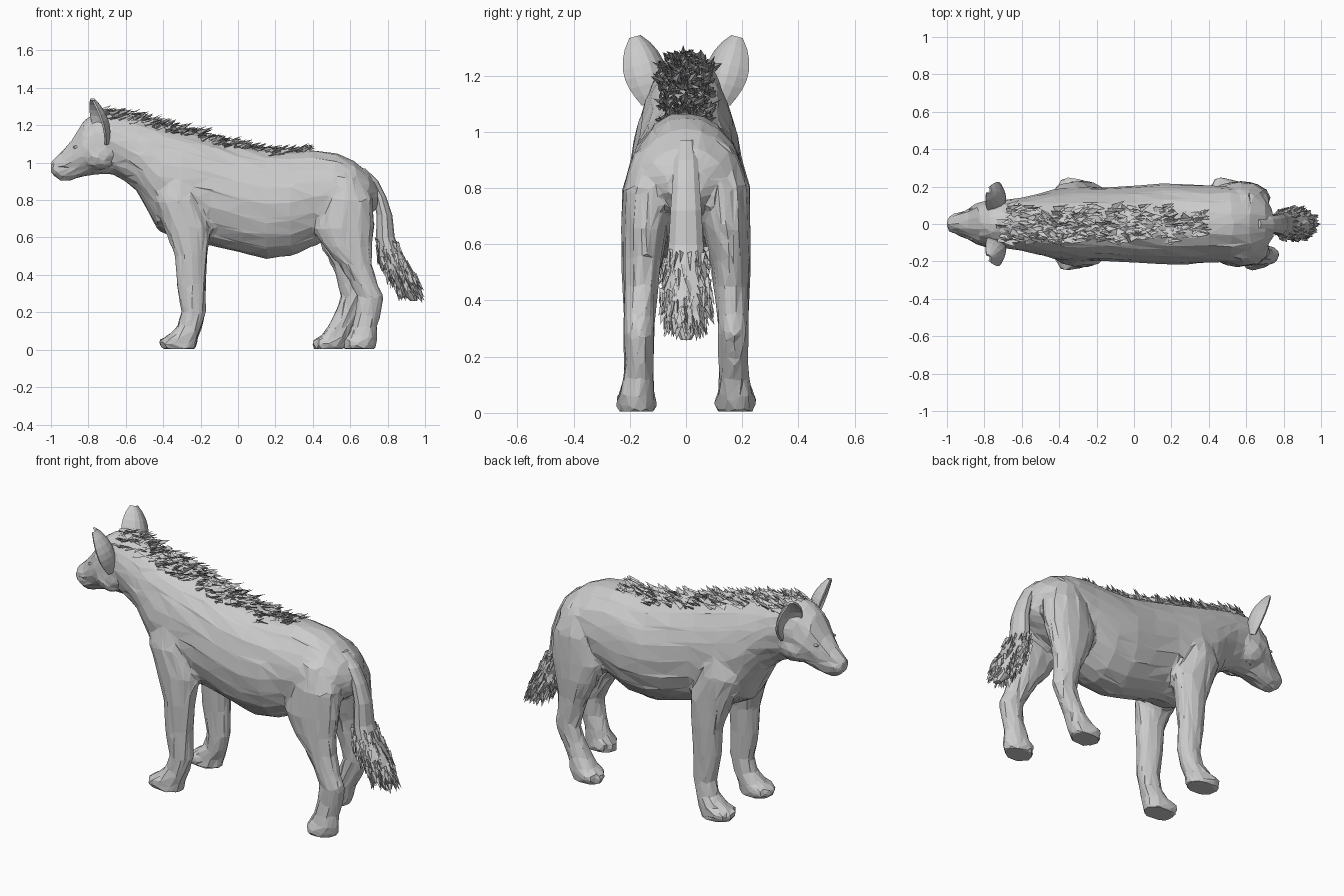
import bpy, bmesh, math, random
from mathutils import Vector
from mathutils.bvhtree import BVHTree

random.seed(4)
cube = bpy.data.objects.get("Cube")
if cube:
    bpy.data.objects.remove(cube)

fur = bpy.data.materials.new("grey_fur")
fur.use_nodes = True
GREY = (0.6, 0.6, 0.6, 1)
fur.diffuse_color = GREY
fur.node_tree.nodes["Principled BSDF"].inputs["Base Color"].default_value = GREY


def finish(bm, name):
    """Turn a bmesh into a named, flat shaded object."""
    bmesh.ops.recalc_face_normals(bm, faces=bm.faces)
    mesh = bpy.data.meshes.new(name)
    bm.to_mesh(mesh)
    bm.free()
    mesh.materials.append(fur)
    obj = bpy.data.objects.new(name, mesh)
    bpy.context.collection.objects.link(obj)
    return obj


def loft(bm, rings, sides):
    """Skin elliptical rings given as (centre, first radius, second radius)."""
    rows = []
    for centre, a, b in rings:
        angles = [math.tau * i / sides for i in range(sides)]
        rows.append([bm.verts.new(centre + a * math.cos(t) + b * math.sin(t)) for t in angles])
    for low, high in zip(rows, rows[1:]):
        for i in range(sides):
            j = (i + 1) % sides
            bm.faces.new((low[i], low[j], high[j], high[i]))
    bm.faces.new(rows[0])
    bm.faces.new(rows[-1])


def upright(bm, stations, side=1, shift=0, sides=12):
    """Limb made of level rings: z, x, y, radius along x, radius along y."""
    rings = []
    for z, x, y, rx, ry in stations:
        x -= shift * max(0, 1 - z / 0.6)
        rings.append((Vector((x, side * y, z)), Vector((rx, 0, 0)), Vector((0, ry, 0))))
    loft(bm, rings, sides)


def ball(bm, centre, size):
    made = bmesh.ops.create_icosphere(bm, subdivisions=2, radius=1)["verts"]
    bmesh.ops.scale(bm, vec=size, verts=made)
    bmesh.ops.translate(bm, vec=centre, verts=made)


def add_modifier(obj, kind, **settings):
    mod = obj.modifiers.new(kind.title(), kind)
    for key, value in settings.items():
        setattr(mod, key, value)


def bake(obj):
    graph = bpy.context.evaluated_depsgraph_get()
    mesh = bpy.data.meshes.new_from_object(obj.evaluated_get(graph))
    obj.modifiers.clear()
    obj.data = mesh
    mesh.shade_flat()


def tree_of(obj):
    bm = bmesh.new()
    bm.from_mesh(obj.data)
    tree = BVHTree.FromBMesh(bm)
    bm.free()
    return tree


# Head, neck and trunk: x, top, bottom, half width
trunk = [
    (-1, 1, .95, .03), (-.985, 1.015, .925, .045), (-.94, 1.06, .9, .06),
    (-.89, 1.12, .905, .08), (-.83, 1.22, .925, .115), (-.76, 1.27, .94, .13),
    (-.68, 1.28, .94, .13), (-.6, 1.26, .9, .14), (-.54, 1.245, .845, .155),
    (-.48, 1.23, .74, .17), (-.43, 1.215, .64, .185), (-.3, 1.18, .575, .2),
    (-.15, 1.14, .56, .197), (0, 1.1, .52, .205), (.15, 1.07, .485, .215),
    (.28, 1.065, .5, .215), (.4, 1.07, .55, .205), (.52, 1.05, .62, .2),
    (.62, 1.01, .67, .185), (.7, .945, .72, .14), (.745, .88, .76, .07)]
foreleg = [
    (1.08, -.32, .08, .05, .04), (.96, -.32, .105, .1, .08), (.8, -.32, .127, .135, .1),
    (.65, -.27, .15, .125, .08), (.5, -.25, .165, .088, .063), (.35, -.252, .167, .08, .056),
    (.2, -.237, .167, .066, .053), (.12, -.258, .17, .068, .056), (.06, -.305, .175, .09, .066),
    (0, -.315, .175, .09, .066)]
hind_leg = [
    (.98, .53, .08, .06, .04), (.92, .56, .105, .1, .08), (.8, .58, .125, .145, .1),
    (.65, .567, .145, .163, .085), (.55, .587, .155, .13, .073), (.45, .632, .16, .09, .062),
    (.35, .675, .165, .074, .055), (.28, .71, .168, .073, .053), (.2, .697, .168, .07, .052),
    (.12, .675, .17, .068, .056), (.06, .66, .175, .085, .066), (0, .65, .175, .085, .066)]

bm = bmesh.new()
loft(bm, [(Vector((x, 0, (top + low) / 2)), Vector((0, half, 0)), Vector((0, 0, (top - low) / 2)))
          for x, top, low, half in trunk], 20)
for side in (-1, 1):
    stride = 0.165 if side > 0 else 0
    upright(bm, foreleg, side)
    upright(bm, hind_leg, side, stride)
    # Cheek masses
    ball(bm, (-.74, side * .08, 1.04), (.09, .06, .08))
    # Four toes on each foot
    for paw in (-.375, .61 - stride):
        for toe in range(4):
            across = toe - 1.5
            ball(bm, (paw + .012 * across ** 2, side * (.175 + .036 * across), .036),
                 (.055, .02, .036))

# Fuse the masses into one irregular, faceted skin
body = finish(bm, "body")
add_modifier(body, "REMESH", mode="VOXEL", voxel_size=.013)
add_modifier(body, "SMOOTH", factor=.5, iterations=6)
add_modifier(body, "DECIMATE", ratio=.055, use_collapse_triangulate=True)
bake(body)
for vert in body.data.vertices:
    vert.co += Vector([random.uniform(-.004, .004) for _ in range(3)])
    vert.co.z = max(vert.co.z, .005)

# Tail
bm = bmesh.new()
upright(bm, [
    (.97, .65, 0, .03, .03), (.9, .715, 0, .036, .045), (.82, .757, 0, .034, .05),
    (.72, .783, 0, .042, .058), (.6, .788, 0, .05, .065), (.5, .815, 0, .066, .078),
    (.4, .872, 0, .072, .082), (.32, .91, 0, .055, .058), (.26, .94, 0, .018, .02)], sides=10)
tail = finish(bm, "tail")

# Ears: cupped leaves opening forward and outward
bm = bmesh.new()
ROWS, COLS = 7, 6
across = Vector((.42, .88, -.25))
back = Vector((.9, -.4, .1))
grid = []
for r in range(ROWS + 1):
    t = r / ROWS
    half = .012 + .066 * math.sin(math.pi * (.12 + .86 * t ** 1.1)) ** .8
    spine = Vector((-.725, .118, 1.105)).lerp(Vector((-.782, .182, 1.335)), t)
    row = []
    for c in range(COLS + 1):
        s = 2 * c / COLS - 1
        row.append(bm.verts.new(spine + across * s * half + back * (1 - s * s) * half * .75))
    grid.append(row)
for r in range(ROWS):
    for c in range(COLS):
        bm.faces.new((grid[r][c], grid[r][c + 1], grid[r + 1][c + 1], grid[r + 1][c]))
ears = finish(bm, "ears")
add_modifier(ears, "SOLIDIFY", thickness=.012, offset=0)
add_modifier(ears, "MIRROR", use_axis=(False, True, False))
bake(ears)

# Eyes set into the skin, and nose
skin = tree_of(body)
bm = bmesh.new()
for side in (-1, 1):
    spot = skin.find_nearest(Vector((-.885, side * .1, 1.09)))[0]
    ball(bm, spot, (.016, .007, .008))
finish(bm, "eyes")
bm = bmesh.new()
ball(bm, (-.981, 0, .992), (.019, .028, .02))
finish(bm, "nose")


def tuft(bm, root, flow, length, width):
    """One pointed lock of hair."""
    flow = flow.normalized()
    wide = flow.cross(Vector((random.uniform(-1, 1), random.uniform(-1, 1), 1))).normalized()
    thick = flow.cross(wide)
    base = [root + wide * width, root - wide * width, root + thick * width * .5]
    tip = bm.verts.new(root + flow * length)
    base = [bm.verts.new(p) for p in base]
    bm.faces.new(base)
    for i in range(3):
        bm.faces.new((base[i], base[i - 1], tip))


# Mane along the neck and back
bm = bmesh.new()
for i in range(400):
    x = random.uniform(-.74, .36)
    spread = .09 if x < .2 else .055
    hit = skin.ray_cast(Vector((x, random.uniform(-spread, spread), 2)), Vector((0, 0, -1)))
    if hit[0]:
        flow = Vector((1, random.uniform(-.6, .6), random.uniform(-.2, .4))) + hit[1] * .2
        tuft(bm, hit[0] + hit[1] * .003, flow, random.uniform(.04, .08), random.uniform(.012, .022))
finish(bm, "mane")

# Tail brush
skin = tree_of(tail)
bm = bmesh.new()
for i in range(240):
    z = random.uniform(.29, .6)
    turn = random.uniform(0, math.tau)
    core = Vector((.79 + (.6 - z) * .41, 0, z))
    out = Vector((math.cos(turn), math.sin(turn), 0))
    root = skin.find_nearest(core + out * .1)[0]
    flow = Vector((.35, 0, -1)) + out * random.uniform(.1, .5)
    tuft(bm, root, flow, random.uniform(.04, .075), random.uniform(.012, .02))
brush = finish(bm, "tail_brush")
for vert in brush.data.vertices:
    vert.co.x = min(vert.co.x, 1)
